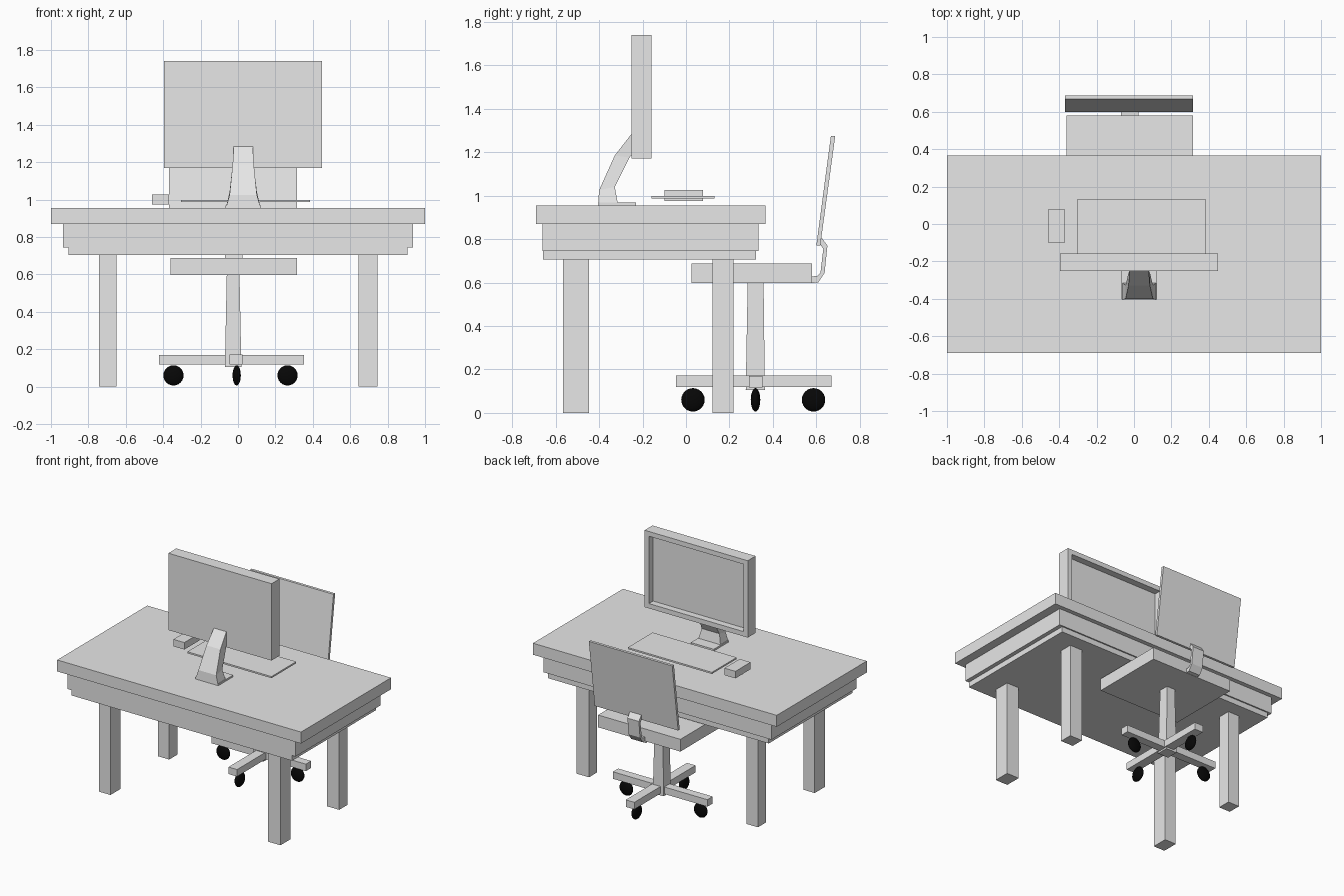
import bpy, bmesh
from mathutils import Vector

cube = bpy.data.objects.get("Cube")
if cube:
    bpy.data.objects.remove(cube, do_unlink=True)


def material(name, value):
    mat = bpy.data.materials.new(name)
    mat.use_nodes = True
    color = (value, value, value, 1)
    mat.diffuse_color = color
    mat.node_tree.nodes["Principled BSDF"].inputs["Base Color"].default_value = color
    return mat


GREY = material("light grey", 0.8)
BLACK = material("wheel black", 0.002)


def finish(name, bm, mat=GREY):
    bmesh.ops.recalc_face_normals(bm, faces=bm.faces)
    mesh = bpy.data.meshes.new(name)
    bm.to_mesh(mesh)
    bm.free()
    mesh.materials.append(mat)
    obj = bpy.data.objects.new(name, mesh)
    bpy.context.collection.objects.link(obj)
    return obj


def box_bmesh(x, y, z):
    bm = bmesh.new()
    bmesh.ops.create_cube(bm, size=1)
    for v in bm.verts:
        v.co = Vector([(r[0] + r[1]) / 2 + c * (r[1] - r[0])
                       for r, c in zip((x, y, z), v.co)])
    return bm


def box(name, x, y, z):
    return finish(name, box_bmesh(x, y, z))


def loft(name, center, sections):
    """Four-sided sections: half width, edge a (y, z), edge b (y, z)."""
    bm = bmesh.new()
    rings = []
    for half, a, b in sections:
        corners = [(center - half, *a), (center + half, *a),
                   (center + half, *b), (center - half, *b)]
        rings.append([bm.verts.new(c) for c in corners])
    for low, high in zip(rings, rings[1:]):
        for i in range(4):
            j = (i + 1) % 4
            bm.faces.new((low[i], low[j], high[j], high[i]))
    bm.faces.new(rings[0])
    bm.faces.new(rings[-1])
    return finish(name, bm)


# Desk
box("desk_top", (-1, 1), (-0.69, 0.365), (0.87, 0.955))
box("desk_apron", (-0.935, 0.935), (-0.66, 0.333), (0.745, 0.87))
box("desk_lower_apron", (-0.905, 0.905), (-0.658, 0.323), (0.705, 0.745))
for side, x in (("right", (-0.743, -0.65)), ("left", (0.643, 0.745))):
    box("front_leg_" + side, x, (-0.566, -0.447), (0, 0.705))
    box("back_leg_" + side, x, (0.122, 0.218), (0, 0.705))

# Monitor with a recessed screen
bm = box_bmesh((-0.396, 0.45), (-0.25, -0.158), (1.17, 1.74))
bm.normal_update()
screen = max(bm.faces, key=lambda f: f.normal.y)
bmesh.ops.inset_region(bm, faces=[screen], thickness=0.05)
inner = bmesh.ops.extrude_face_region(bm, geom=[screen])["geom"]
bmesh.ops.translate(bm, vec=(0, -0.05, 0),
                    verts=[v for v in inner if isinstance(v, bmesh.types.BMVert)])
if screen.is_valid:
    bmesh.ops.delete(bm, geom=[screen], context='FACES_ONLY')
finish("monitor", bm)

# Monitor stand
loft("monitor_stand", 0.028, [
    (0.093, (-0.405, 0.955), (-0.312, 0.955)),
    (0.073, (-0.4, 1.025), (-0.328, 1.04)),
    (0.057, (-0.328, 1.185), (-0.26, 1.175)),
    (0.051, (-0.25, 1.285), (-0.248, 1.19)),
])
box("stand_foot", (-0.067, 0.122), (-0.4, -0.23), (0.955, 0.968))

# Keyboard and mouse
box("keyboard", (-0.305, 0.385), (-0.158, 0.132), (0.987, 0.999))
box("mouse", (-0.46, -0.37), (-0.1, 0.078), (0.975, 1.027))

# Chair seat and back
box("seat", (-0.36, 0.315), (0.025, 0.58), (0.597, 0.688))
loft("backrest", -0.026, [
    (0.342, (0.6, 0.77), (0.618, 0.77)),
    (0.342, (0.667, 1.275), (0.687, 1.275)),
])
loft("backrest_bracket", -0.0225, [
    (0.047, (0.572, 0.628), (0.572, 0.598)),
    (0.047, (0.605, 0.63), (0.608, 0.6)),
    (0.047, (0.619, 0.645), (0.638, 0.645)),
    (0.047, (0.632, 0.755), (0.651, 0.77)),
    (0.047, (0.612, 0.785), (0.62, 0.812)),
])

# Chair column and base
loft("chair_column", -0.026, [
    (0.044, (0.275, 0.105), (0.363, 0.105)),
    (0.034, (0.284, 0.6), (0.357, 0.6)),
])
box("base_arm_across", (-0.422, 0.353), (0.29, 0.352), (0.118, 0.17))
box("base_arm_along", (-0.045, 0.025), (-0.047, 0.67), (0.119, 0.171))

# Chair wheels
FLAT, ROUND = 0.022, 0.054
for name, x, y, across in (("right", -0.345, 0.32, True), ("left", 0.265, 0.32, True),
                           ("front", -0.007, 0.032, False), ("back", -0.007, 0.587, False)):
    bm = bmesh.new()
    bmesh.ops.create_uvsphere(bm, u_segments=20, v_segments=12, radius=1)
    size = (ROUND, FLAT, ROUND) if across else (FLAT, ROUND, ROUND)
    bmesh.ops.scale(bm, vec=size, verts=bm.verts)
    bmesh.ops.translate(bm, vec=(x, y, 0.06), verts=bm.verts)
    wheel = finish("wheel_" + name, bm, BLACK)
    wheel.data.polygons.foreach_set("use_smooth", [True] * len(wheel.data.polygons))
